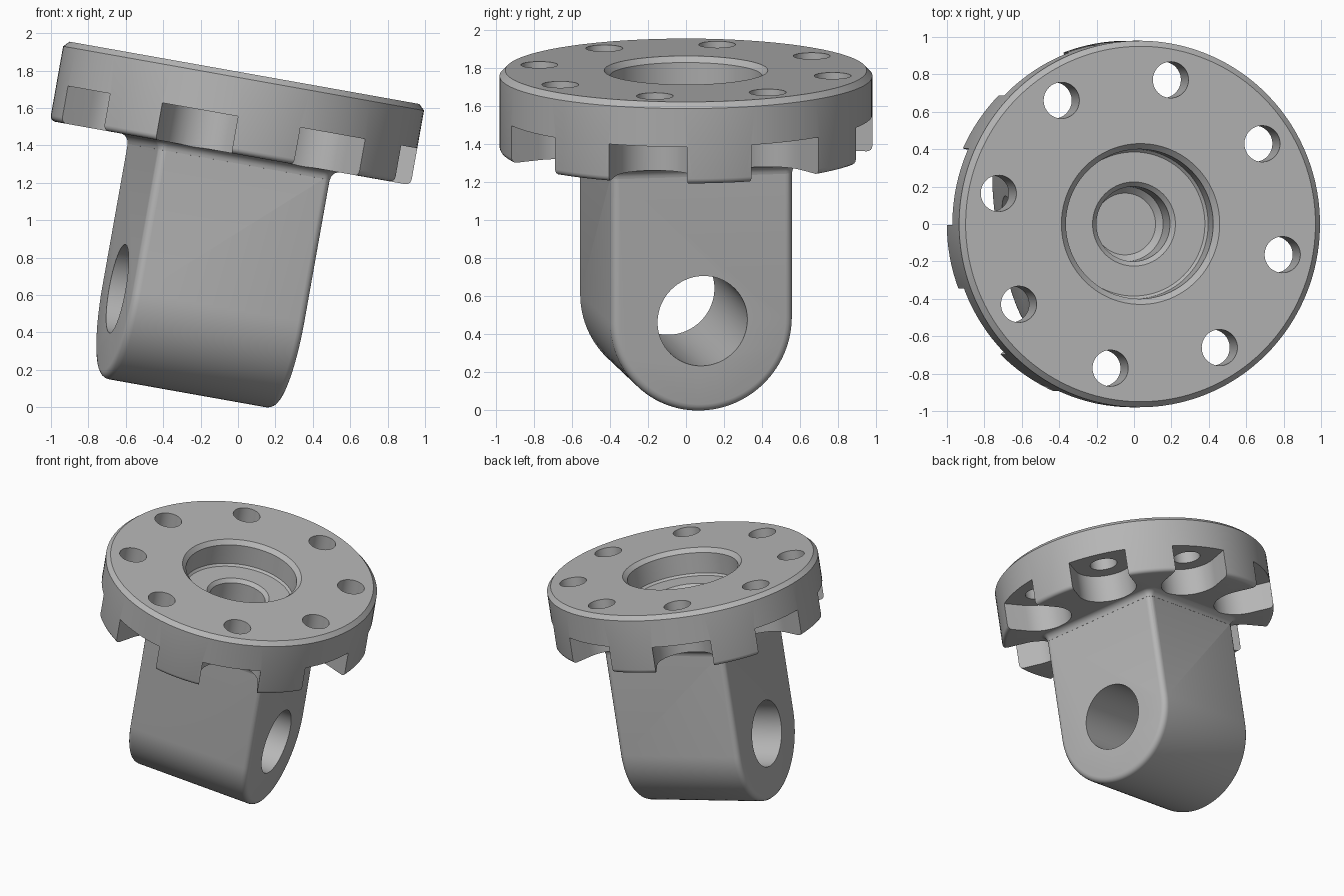
import bpy, bmesh, math
from mathutils import Matrix, Vector

if "Cube" in bpy.data.objects:
    bpy.data.objects.remove(bpy.data.objects["Cube"])

# Working frame: z = flange axis, z = 0 is the top face, x = lug pin direction
FLANGE_R, FLANGE_BOTTOM = 0.98, -0.435
LUG_T, LUG_R, PIN_Z = 0.95, 0.485, -1.255
HOLE_PITCH_R = 0.788

metal = bpy.data.materials.new("plain grey metal")
metal.use_nodes = True
GREY = (0.47, 0.47, 0.47, 1)
metal.diffuse_color = GREY
metal.node_tree.nodes["Principled BSDF"].inputs["Base Color"].default_value = GREY


def make_object(name, bm):
    bmesh.ops.recalc_face_normals(bm, faces=bm.faces)
    mesh = bpy.data.meshes.new(name)
    bm.to_mesh(mesh)
    bm.free()
    mesh.materials.append(metal)
    obj = bpy.data.objects.new(name, mesh)
    bpy.context.collection.objects.link(obj)
    return obj


def loft(bm, loops):
    """Skin equal-length point loops and cap both ends."""
    rings = [[bm.verts.new(p) for p in loop] for loop in loops]
    n = len(rings[0])
    for a, b in zip(rings, rings[1:]):
        for i in range(n):
            j = (i + 1) % n
            bm.faces.new((a[i], a[j], b[j], b[i]))
    bm.faces.new(rings[0][::-1])
    bm.faces.new(rings[-1])


def circle(r, z, n, cx=0.0):
    return [Vector((cx + r * math.cos(2 * math.pi * i / n),
                    r * math.sin(2 * math.pi * i / n), z)) for i in range(n)]


def turned(name, profile, n):
    """Solid of revolution from (radius, height) pairs."""
    bm = bmesh.new()
    loft(bm, [circle(r, z, n) for r, z in profile])
    return make_object(name, bm)


def around(name, loops):
    """Eight copies of a lofted solid, spaced evenly between the lug sides."""
    bm = bmesh.new()
    for k in range(8):
        rot = Matrix.Rotation(math.radians(22.5 + 45 * k), 3, 'Z')
        loft(bm, [[rot @ p for p in loop] for loop in loops])
    return make_object(name, bm)


def apply_modifier(obj, mod):
    bpy.context.view_layer.objects.active = obj
    bpy.ops.object.modifier_apply(modifier=mod.name)


def combine(obj, other, operation):
    mod = obj.modifiers.new("combine", 'BOOLEAN')
    mod.operation, mod.solver, mod.object = operation, 'EXACT', other
    apply_modifier(obj, mod)
    bpy.data.objects.remove(other)


# Flange disc: chamfered top edge, rounded lower edge
f = 0.03
rim = [(FLANGE_R - f + f * math.sin(a), FLANGE_BOTTOM + f - f * math.cos(a))
       for a in [math.radians(d) for d in (0, 22.5, 45, 67.5, 90)]]
bracket = turned("flanged_clevis_bracket",
                 rim + [(FLANGE_R, -0.03), (FLANGE_R - 0.03, 0)], 128)

# Lug: round-ended block with softened end edges
outline = [(LUG_R, -0.33), (-LUG_R, -0.33)]
for i in range(49):
    a = math.pi + math.pi * i / 48
    outline.append((LUG_R * math.cos(a), PIN_Z + LUG_R * math.sin(a)))
bm = bmesh.new()
loft(bm, [[Vector((x, y, z)) for y, z in outline] for x in (-LUG_T / 2, LUG_T / 2)])
lug = make_object("lug", bm)
bevel = lug.modifiers.new("soft_edges", 'BEVEL')
bevel.width, bevel.segments = 0.04, 4
bevel.limit_method, bevel.angle_limit = 'ANGLE', math.radians(40)
apply_modifier(lug, bevel)


# Fillet where the lug meets the flange
def rounded_rect(offset, z):
    c = 0.04 + max(offset, 0)
    hx, hy = LUG_T / 2 + offset - c, LUG_R + offset - c
    pts = []
    for q, (sx, sy) in enumerate(((1, 1), (-1, 1), (-1, -1), (1, -1))):
        for i in range(7):
            a = math.pi / 2 * (q + i / 6)
            pts.append(Vector((sx * hx + c * math.cos(a), sy * hy + c * math.sin(a), z)))
    return pts


fr = 0.05
loops = [rounded_rect(-0.01, FLANGE_BOTTOM - fr)]
for i in range(7):
    a = math.pi / 2 * i / 6
    loops.append(rounded_rect(0.001 + fr * (1 - math.cos(a)),
                              FLANGE_BOTTOM - fr + 0.001 + fr * math.sin(a)))
loops.append(rounded_rect(fr, -0.38))
bm = bmesh.new()
loft(bm, loops)
fillet = make_object("lug_fillet", bm)

combine(bracket, lug, 'UNION')
combine(bracket, fillet, 'UNION')

# Stepped centre bore with chamfered mouths
bore = turned("bore_cutter", [(0.165, -0.47), (0.2, -0.435), (0.2, -0.225), (0.225, -0.2),
                              (0.385, -0.2), (0.4, -0.185), (0.4, -0.03),
                              (0.43, 0), (0.43, 0.1)], 96)
combine(bracket, bore, 'DIFFERENCE')

# Bolt-head pockets, open to the rim
pr = 0.21
slot = [(1.15, pr)]
for i in range(25):
    a = math.pi / 2 + math.pi * i / 24
    slot.append((HOLE_PITCH_R + pr * math.cos(a), pr * math.sin(a)))
slot.append((1.15, -pr))
pockets = around("pocket_cutter", [[Vector((x, y, z)) for x, y in slot] for z in (-0.6, -0.235)])
combine(bracket, pockets, 'DIFFERENCE')

# Bolt holes
holes = around("bolt_hole_cutter", [circle(0.097, z, 40, HOLE_PITCH_R) for z in (-0.5, 0.1)])
combine(bracket, holes, 'DIFFERENCE')

# Pin hole through the lug
bm = bmesh.new()
loft(bm, [[Vector((x, p.x, p.y + PIN_Z)) for p in circle(0.24, 0, 64)] for x in (-0.8, 0.8)])
combine(bracket, make_object("pin_hole_cutter", bm), 'DIFFERENCE')

# Turn about the axis, tilt to the side and stand on the ground
pose = (Matrix.Translation((0.035, 0, 1.79))
        @ Matrix.Rotation(math.radians(10.1), 4, 'Y')
        @ Matrix.Rotation(math.radians(10.5), 4, 'Z'))
bracket.data.transform(pose)
low = min(v.co.z for v in bracket.data.vertices)
bracket.data.transform(Matrix.Translation((0, 0, -low)))

bpy.ops.object.select_all(action='DESELECT')
bracket.select_set(True)
bpy.context.view_layer.objects.active = bracket
bpy.ops.object.shade_smooth_by_angle(angle=math.radians(30))
